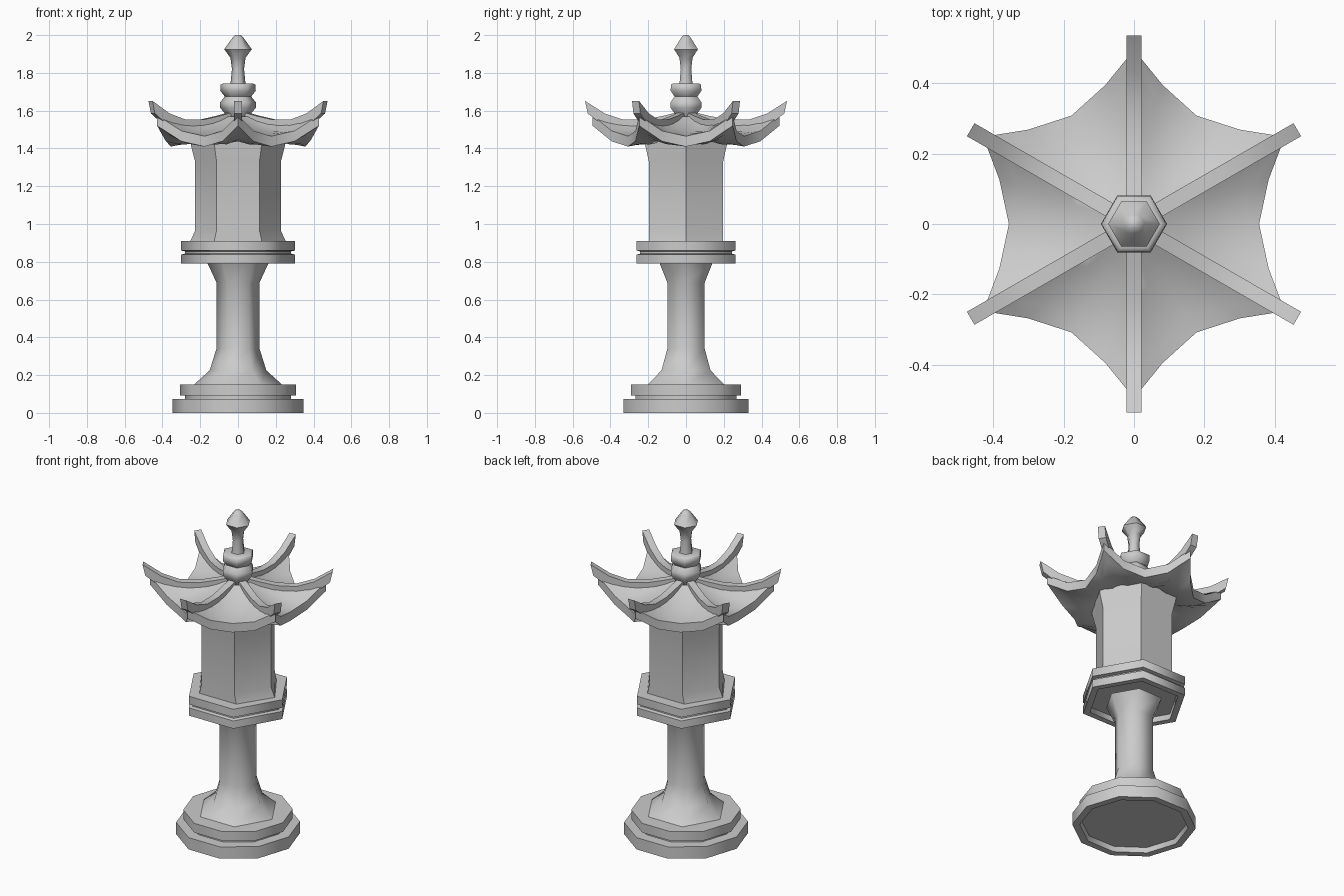
import bpy, bmesh
from math import sin, cos, pi, radians, sqrt
from mathutils import Matrix, Vector

cube = bpy.data.objects.get("Cube")
if cube:
    bpy.data.objects.remove(cube, do_unlink=True)

stone = bpy.data.materials.new("grey_stone")
stone.use_nodes = True
STONE = (0.6, 0.6, 0.6, 1)
stone.diffuse_color = STONE
stone.node_tree.nodes["Principled BSDF"].inputs["Base Color"].default_value = STONE


def finish(name, bm, angle):
    """Turn a bmesh into a stone object, smooth below the given edge angle."""
    bmesh.ops.remove_doubles(bm, verts=bm.verts, dist=0.0005)
    bmesh.ops.recalc_face_normals(bm, faces=bm.faces)
    me = bpy.data.meshes.new(name)
    bm.to_mesh(me)
    bm.free()
    me.materials.append(stone)
    me.shade_smooth()
    me.set_sharp_from_angle(angle=radians(angle))
    ob = bpy.data.objects.new(name, me)
    bpy.context.collection.objects.link(ob)
    return ob


def turned(name, profile, sides, angle):
    """Faceted turning of (radius, z) points, a corner on +x, capped at both ends."""
    bm = bmesh.new()
    rings = [[bm.verts.new((r * cos(2 * pi * i / sides), r * sin(2 * pi * i / sides), z))
              for i in range(sides)] for r, z in profile]
    for low, high in zip(rings, rings[1:]):
        for i in range(sides):
            j = (i + 1) % sides
            bm.faces.new((low[i], low[j], high[j], high[i]))
    bm.faces.new(rings[0][::-1])
    bm.faces.new(rings[-1])
    return finish(name, bm, angle)


# Ten-sided stepped foot with a hollow underside
turned("base", [(.297, .03), (.305, 0), (.347, 0), (.347, .073), (.28, .073),
                (.28, .093), (.307, .093), (.307, .15)], 10, 62)

# Flared six-sided column
turned("column", [(.233, .15), (.15, .225), (.114, .34), (.114, .69), (.165, .8)], 6, 62)

# Grooved six-sided platform
turned("platform", [(.262, .825), (.262, .79), (.303, .79), (.303, .838), (.28, .843),
                    (.28, .855), (.303, .86), (.303, .91)], 6, 62)

# Lantern body, its foot spread sideways only
body = turned("lantern_body", [(.227, .91), (.227, .965), (.227, 1.33), (.25, 1.42), (.25, 1.46)], 6, 40)
for v in body.data.vertices:
    if v.co.z < .92:
        v.co.x *= 1.11

# Swept roof shell: six identical panels with rounded, dipping edges, thicker under the ridges
STEPS = 6
THICK = .055
CORNER = .428
eave = [(CORNER, -1, 1.575), (.382, -.51, 1.493), (.355, 0, 1.465),
        (.382, .51, 1.493), (CORNER, 1, 1.575)]
bm = bmesh.new()
for k in range(6):
    turn = Matrix.Rotation(k * pi / 3, 3, 'Z')
    layers = []
    for is_under in (0, 1):
        grid = []
        for u, t, z in eave:
            sag = .015 + .025 * abs(t)
            row = []
            for n in range(STEPS + 1):
                s = n / STEPS
                bow = 4 * s * (1 - s)
                x = .07 + (u - .07) * s
                y = (.07 * (1 - s) + CORNER * s) * t / sqrt(3)
                drop = is_under * (THICK + .04 * abs(t) * bow)
                height = 1.57 + (z - 1.57) * s - sag * bow - drop
                row.append(bm.verts.new(turn @ Vector((x, y, height))))
            grid.append(row)
        for a, b in zip(grid, grid[1:]):
            for n in range(STEPS):
                bm.faces.new((a[n], a[n + 1], b[n + 1], b[n]))
        layers.append(grid)
    top, under = layers
    for i in range(len(eave) - 1):
        for n in (0, STEPS):
            bm.faces.new((top[i][n], top[i + 1][n], under[i + 1][n], under[i][n]))
finish("roof", bm, 45)

# Six upturned ridge beams
upper = [(.05, 1.59), (.12, 1.573), (.22, 1.553), (.33, 1.552), (.43, 1.585), (.535, 1.652)]
lower = [(.05, 1.54), (.12, 1.52), (.22, 1.5), (.33, 1.495), (.43, 1.515), (.52, 1.585)]
bm = bmesh.new()
for k in range(6):
    turn = Matrix.Rotation(pi / 6 + k * pi / 3, 3, 'Z')
    sections = []
    for (ru, zu), (rl, zl) in zip(upper, lower):
        corners = ((ru, -1, zu), (ru, 1, zu), (rl, 1, zl), (rl, -1, zl))
        sections.append([bm.verts.new(turn @ Vector((r, side * .0213, z))) for r, side, z in corners])
    for a, b in zip(sections, sections[1:]):
        for i in range(4):
            j = (i + 1) % 4
            bm.faces.new((a[i], a[j], b[j], b[i]))
    bm.faces.new(sections[0])
    bm.faces.new(sections[-1])
finish("roof_ridges", bm, 35)

# Six-sided finial: swelling collar, cap ring and bud
turned("finial_collar", [(.05, 1.53), (.065, 1.58), (.094, 1.615), (.094, 1.645), (.07, 1.675),
                         (.094, 1.705), (.092, 1.738), (.078, 1.745)], 6, 62)
turned("finial_bud", [(.04, 1.74), (.032, 1.82), (.04, 1.88), (.073, 1.925),
                      (.03, 1.985), (.015, 2)], 6, 62)
